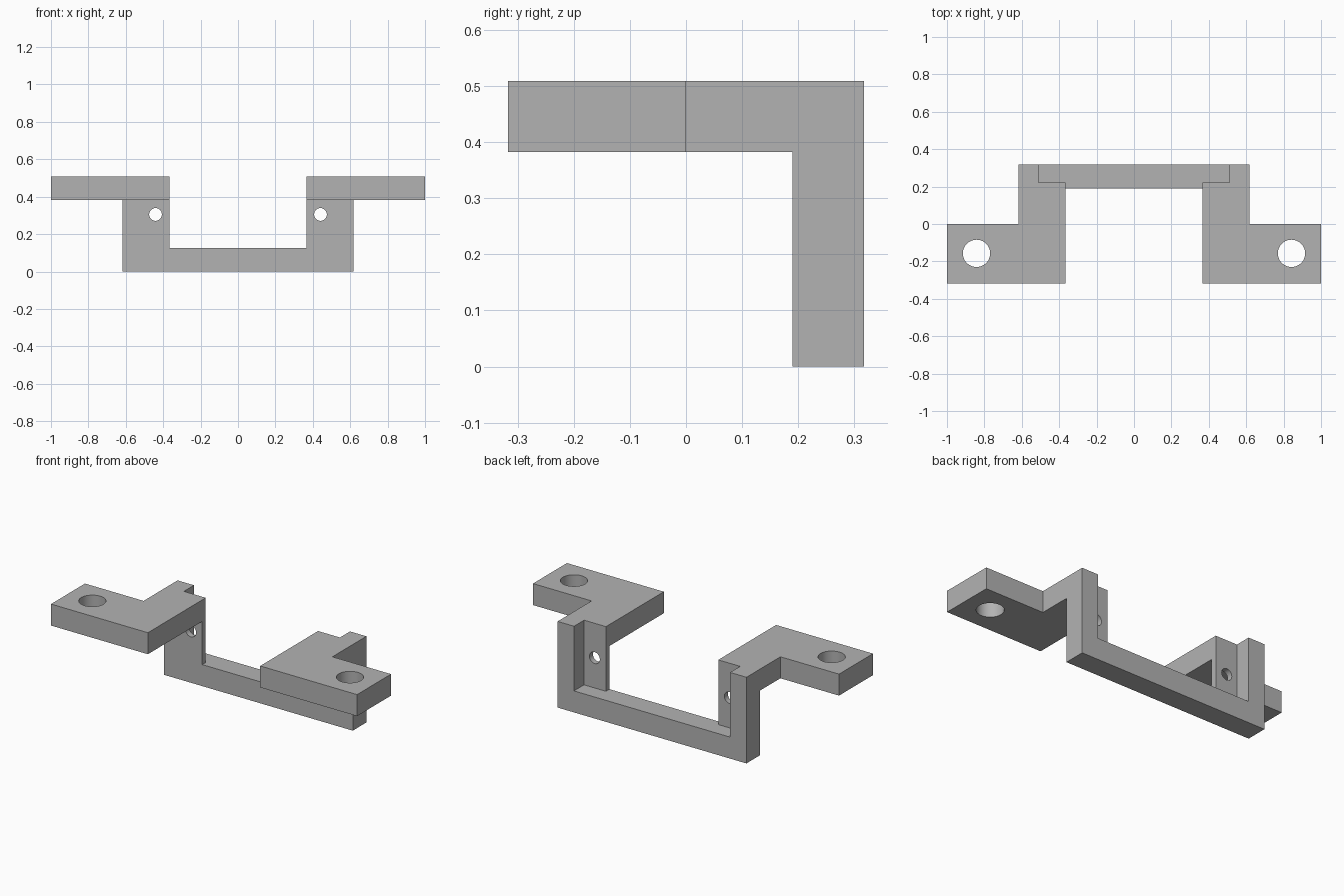
import bpy
import bmesh
from mathutils import Matrix, Vector

cube = bpy.data.objects.get("Cube")
if cube:
    bpy.data.objects.remove(cube, do_unlink=True)

grey = bpy.data.materials.new("plain grey")
grey.use_nodes = True
colour = (0.45, 0.45, 0.45, 1)
grey.diffuse_color = colour
grey.node_tree.nodes["Principled BSDF"].inputs["Base Color"].default_value = colour


def add_object(name, bm):
    bmesh.ops.recalc_face_normals(bm, faces=bm.faces)
    mesh = bpy.data.meshes.new(name)
    bm.to_mesh(mesh)
    bm.free()
    mesh.materials.append(grey)
    obj = bpy.data.objects.new(name, mesh)
    bpy.context.collection.objects.link(obj)
    return obj


def prism(name, points, extrusion):
    """Extrude a flat 3D outline along a vector."""
    bm = bmesh.new()
    face = bm.faces.new([bm.verts.new(p) for p in points])
    result = bmesh.ops.extrude_face_region(bm, geom=[face], use_keep_orig=True)
    moved = [v for v in result["geom"] if isinstance(v, bmesh.types.BMVert)]
    bmesh.ops.translate(bm, verts=moved, vec=Vector(extrusion))
    return add_object(name, bm)


def drill(name, centre, radius, axis, sides=48):
    bm = bmesh.new()
    bmesh.ops.create_cone(bm, cap_ends=True, segments=sides,
                          radius1=radius, radius2=radius, depth=0.3)
    turn = Vector((0, 0, 1)).rotation_difference(Vector(axis)).to_matrix().to_4x4()
    bm.transform(Matrix.Translation(centre) @ turn)
    return add_object(name, bm)


WIDE, DEEP, TOP = 1.0, 0.317, 0.509
WALL, PLATE_BASE, BAR_TOP = 0.19, 0.382, 0.127
INNER, NOTCH, OUTER = 0.367, 0.51, 0.617
FLANGE_BACK = 0.223

# Angle section running the whole width
section = [(-DEEP, TOP), (-DEEP, PLATE_BASE), (WALL, PLATE_BASE),
           (WALL, 0), (DEEP, 0), (DEEP, TOP)]
bracket = prism("mounting_bracket", [(-WIDE, y, z) for y, z in section], (2 * WIDE, 0, 0))

# Central opening, wider behind the screw flanges
half = [(INNER, -WIDE), (INNER, FLANGE_BACK), (NOTCH, FLANGE_BACK), (NOTCH, WIDE)]
plan = half + [(-x, y) for x, y in reversed(half)]
cutters = [prism("opening_cutter", [(x, y, BAR_TOP) for x, y in plan], (0, 0, 1))]

# Outer corners and screw holes on each side
for side, s in (("left", 1), ("right", -1)):
    corner = [(OUTER, 0), (1.2, 0), (1.2, 1), (OUTER, 1)]
    cutters += [
        prism(side + "_corner_cutter", [(s * x, y, -0.5) for x, y in corner], (0, 0, 2)),
        drill(side + "_ear_hole_cutter", (s * 0.842, -0.157, 0.445), 0.073, (0, 0, 1)),
        drill(side + "_flange_hole_cutter", (s * 0.441, 0.2, 0.305), 0.034, (0, 1, 0)),
    ]

for cutter in cutters:
    cutter.hide_render = True
    cut = bracket.modifiers.new(cutter.name, 'BOOLEAN')
    cut.operation = 'DIFFERENCE'
    cut.solver = 'EXACT'
    cut.object = cutter

# Bake the cuts and drop the cutters
bpy.context.view_layer.update()
evaluated = bracket.evaluated_get(bpy.context.evaluated_depsgraph_get())
finished = bpy.data.meshes.new_from_object(evaluated)
bracket.modifiers.clear()
bracket.data = finished
for cutter in cutters:
    bpy.data.objects.remove(cutter, do_unlink=True)

# Smooth hole walls, crisp edges
bpy.ops.object.select_all(action='DESELECT')
bracket.select_set(True)
bpy.context.view_layer.objects.active = bracket
bpy.ops.object.shade_smooth_by_angle()
